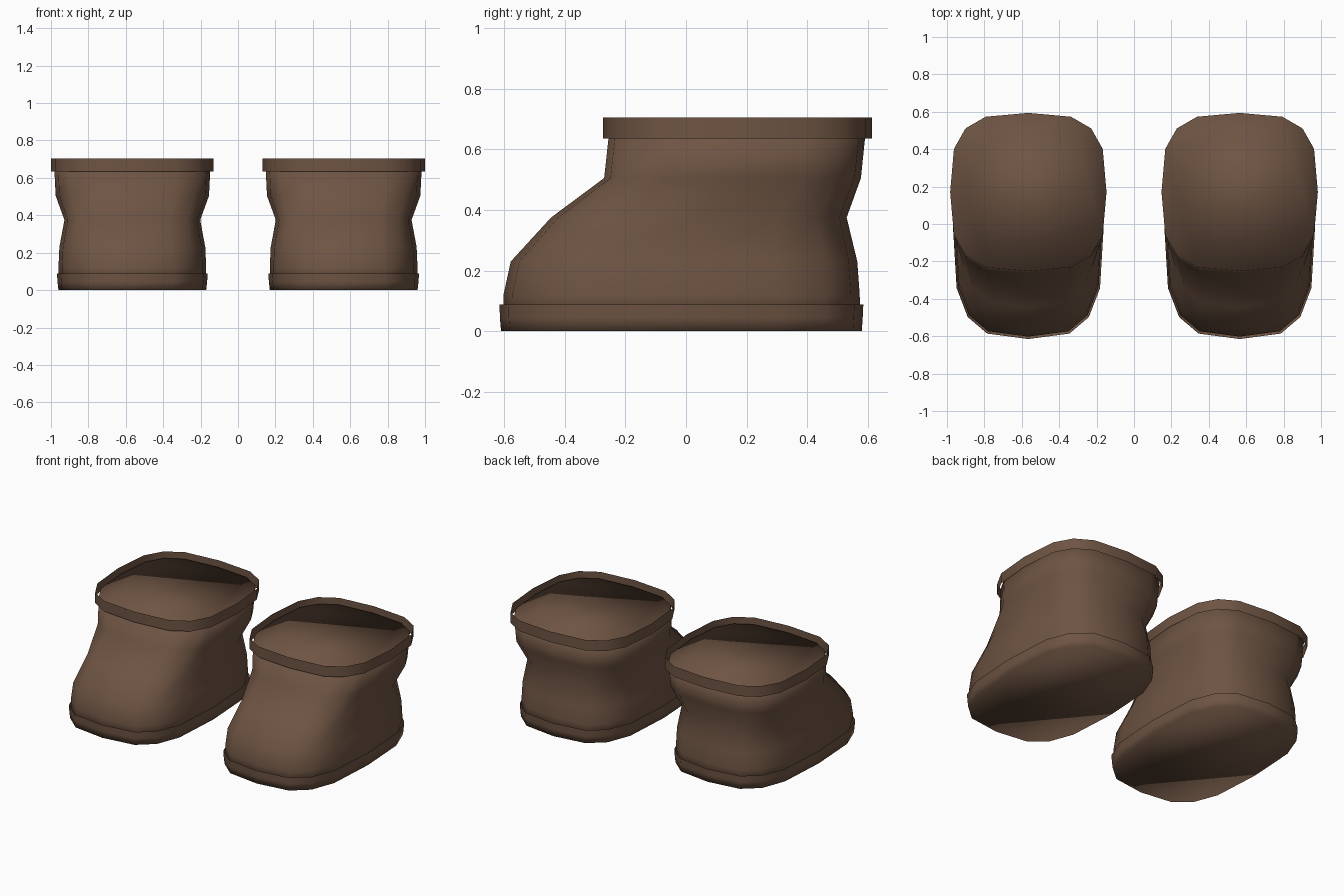
import bpy, bmesh, math

if "Cube" in bpy.data.objects:
    bpy.data.objects.remove(bpy.data.objects["Cube"])

brown = bpy.data.materials.new("brown_leather")
brown.diffuse_color = (0.156, 0.089, 0.056, 1)
brown.use_nodes = True
brown.node_tree.nodes["Principled BSDF"].inputs["Base Color"].default_value = brown.diffuse_color

SIDES = 16      # corners around each boot
POWER = 0.63    # squared-off oval
CENTRE = 0.565  # sideways distance of each boot


def soft(v):
    return math.copysign(abs(v) ** POWER, v) if abs(v) > 1e-6 else 0.0


def loft(name, side, levels, cap_bottom=False, cap_top=False):
    """Skin rounded rings given as (z, front y, back y, half width)."""
    bm = bmesh.new()
    rings = []
    for z, front, back, half in levels:
        ring = []
        for i in range(SIDES):
            a = 2 * math.pi * i / SIDES
            ring.append(bm.verts.new((
                side * CENTRE + half * soft(math.cos(a)),
                (front + back) / 2 + (back - front) / 2 * soft(math.sin(a)),
                z)))
        rings.append(ring)
    for low, high in zip(rings, rings[1:]):
        for i in range(SIDES):
            j = (i + 1) % SIDES
            bm.faces.new((low[i], low[j], high[j], high[i]))
    if cap_bottom:
        bm.faces.new(rings[0][::-1])
    if cap_top:
        bm.faces.new(rings[-1])
    for f in bm.faces:
        f.smooth = True
    mesh = bpy.data.meshes.new(name)
    bm.to_mesh(mesh)
    bm.free()
    mesh.materials.append(brown)
    obj = bpy.data.objects.new(name, mesh)
    bpy.context.collection.objects.link(obj)


for label, side in (("left", -1), ("right", 1)):
    # Boot upper: toe, instep, pinched ankle and flared shaft
    loft(label + "_boot_upper", side, [
        (0.03, -0.60, 0.575, 0.395),
        (0.12, -0.602, 0.573, 0.395),
        (0.23, -0.578, 0.565, 0.39),
        (0.375, -0.445, 0.53, 0.363),
        (0.505, -0.27, 0.577, 0.41),
        (0.67, -0.252, 0.594, 0.418),
    ], cap_bottom=True, cap_top=True)
    # Sole band with closed underside
    loft(label + "_sole", side, [
        (0.0, -0.61, 0.58, 0.395),
        (0.045, -0.614, 0.583, 0.40),
        (0.088, -0.615, 0.585, 0.403),
    ], cap_bottom=True)
    # Thin cuff around the opening
    loft(label + "_cuff", side, [
        (0.635, -0.273, 0.614, 0.435),
        (0.705, -0.273, 0.614, 0.435),
    ])
